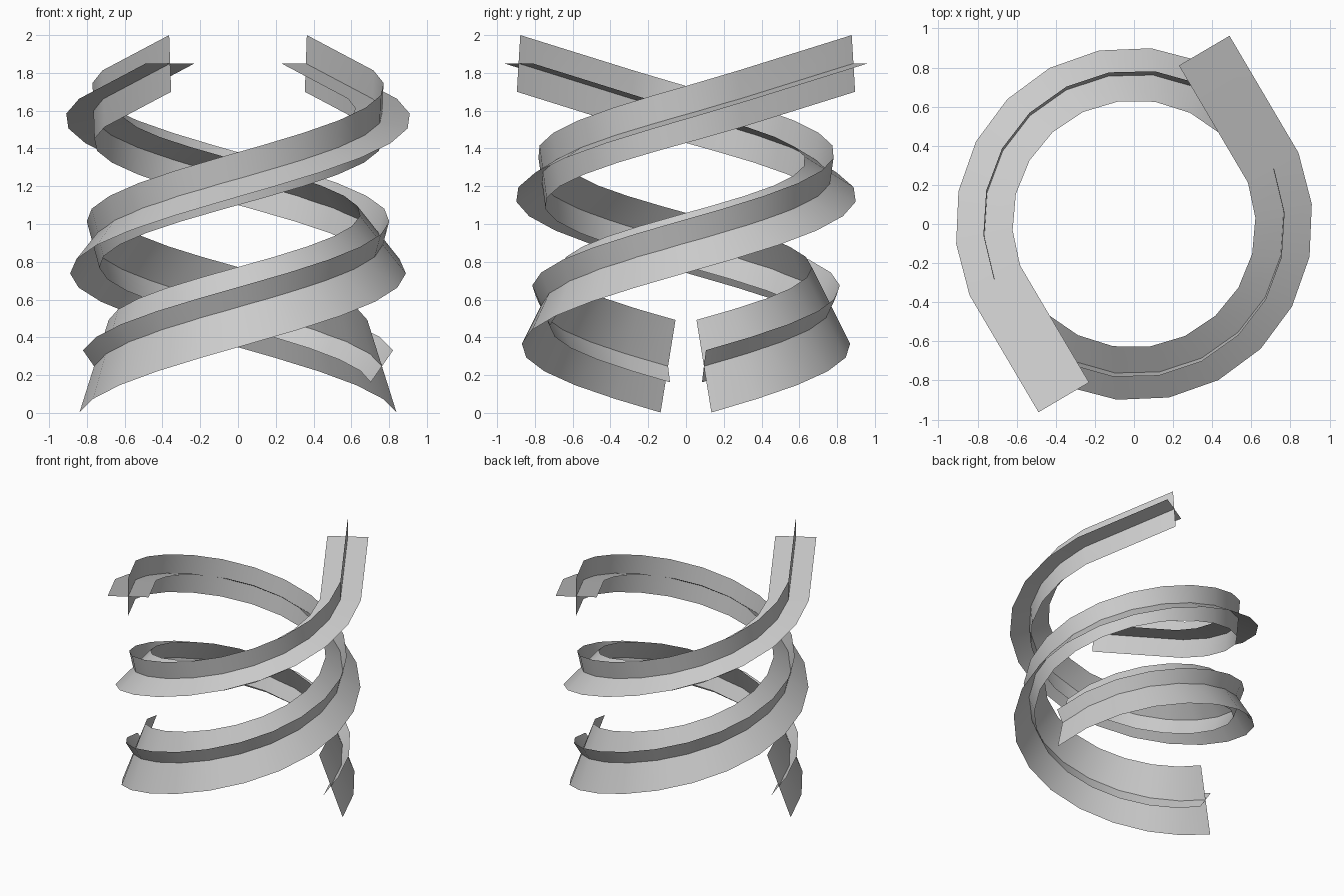
import bpy
import math
from mathutils import Vector

cube = bpy.data.objects.get("Cube")
if cube:
    bpy.data.objects.remove(cube, do_unlink=True)

# Single grey material
grey = bpy.data.materials.new("light grey")
grey.use_nodes = True
colour = (0.6, 0.6, 0.6, 1.0)
grey.diffuse_color = colour
grey.node_tree.nodes["Principled BSDF"].inputs["Base Color"].default_value = colour

SEGMENTS = 22
RADIUS = 0.768
START, END = math.radians(187.1), math.radians(562)
STEP = (END - START) / SEGMENTS
Z_START, Z_END, Z_TIP = 0.247, 1.663, 1.85
STRAIGHT = 0.695


def arm(kind, s):
    """Radial and vertical reach of a ribbon's half; s is 1 at the foot, 0 at the top."""
    if kind == "flat":
        return 0.15 - 0.03 * s - 0.035 * s * s, -0.32 * s + 0.075 * s * s
    return 0.06 * s, 0.15 - 0.03 * s - 0.035 * s * s


def ribbon(name, kind, turn):
    """Twisted strip along a rising coil, ending in a straight run."""
    verts = []
    for i in range(SEGMENTS + 2):
        k = min(i, SEGMENTS)
        a = START + k * STEP + turn
        facing = a + STEP / 2
        radial = Vector((math.cos(facing), math.sin(facing), 0))
        along = Vector((-math.sin(facing), math.cos(facing), 0))
        z = Z_START + (Z_END - Z_START) * k / SEGMENTS
        centre = Vector((RADIUS * math.cos(a), RADIUS * math.sin(a), z))
        if i > SEGMENTS:
            centre += along * STRAIGHT
            centre.z = Z_TIP
        dr, dz = arm(kind, 1 - k / SEGMENTS)
        offset = radial * dr + along * (-0.07 * dz) + Vector((0, 0, dz))
        verts += [centre - offset, centre + offset]
    faces = [(2 * i, 2 * i + 1, 2 * i + 3, 2 * i + 2) for i in range(SEGMENTS + 1)]
    mesh = bpy.data.meshes.new(name)
    mesh.from_pydata(verts, [], faces)
    mesh.materials.append(grey)
    mesh.shade_smooth()
    obj = bpy.data.objects.new(name, mesh)
    bpy.context.collection.objects.link(obj)


# Two opposite coils, each a flat and an upright ribbon crossing along the middle
for coil, turn in (("first", 0), ("second", math.pi)):
    for kind in ("flat", "upright"):
        ribbon(f"{coil}_coil_{kind}_ribbon", kind, turn)
